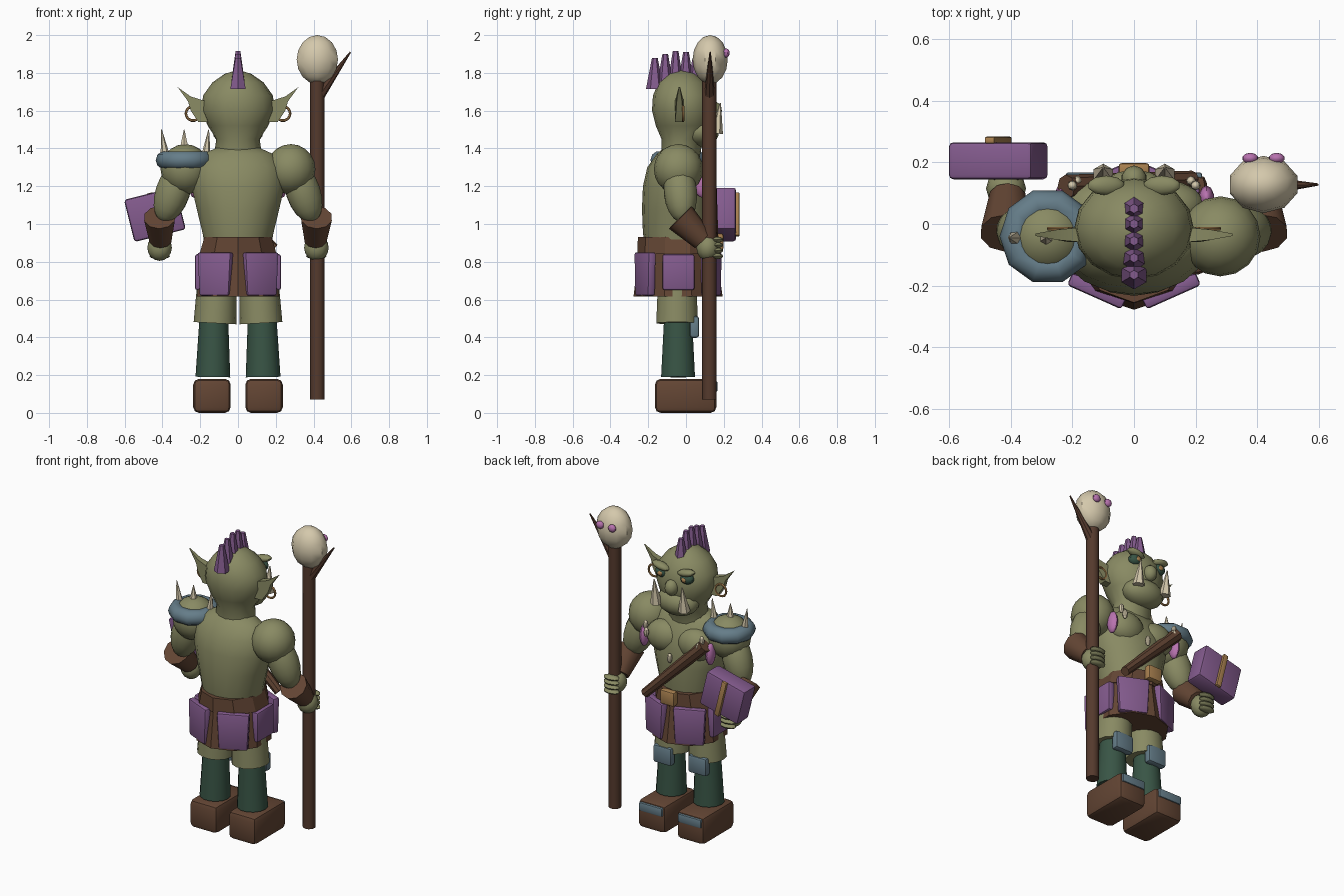
import bpy, bmesh
from math import sin, cos, pi, radians
from mathutils import Vector, Matrix

cube = bpy.data.objects.get("Cube")
if cube:
    bpy.data.objects.remove(cube)


def material(name, r, g, b):
    m = bpy.data.materials.new(name)
    m.use_nodes = True
    m.diffuse_color = (r, g, b, 1)
    m.node_tree.nodes["Principled BSDF"].inputs["Base Color"].default_value = (r, g, b, 1)
    return m


SKIN = material("olive skin", .25, .255, .125)
LEATHER = material("brown leather", .125, .06, .034)
WOOD = material("dark wood", .09, .042, .026)
PURPLE = material("purple cloth", .23, .105, .27)
PINK = material("pink", .48, .17, .43)
STEEL = material("blue grey metal", .13, .205, .25)
GREEN = material("dark green cloth", .04, .09, .06)
BONE = material("bone", .66, .58, .41)
GOLD = material("tan brass", .4, .22, .08)


def finish(bm, name, mat, angle=40):
    bmesh.ops.recalc_face_normals(bm, faces=bm.faces)
    me = bpy.data.meshes.new(name)
    bm.to_mesh(me)
    bm.free()
    me.materials.append(mat)
    me.shade_smooth()
    me.set_sharp_from_angle(angle=radians(angle))
    ob = bpy.data.objects.new(name, me)
    bpy.context.collection.objects.link(ob)
    return ob


def ball(name, mat, pos, size, seg=16, rings=10, rot=None):
    bm = bmesh.new()
    bmesh.ops.create_uvsphere(bm, u_segments=seg, v_segments=rings, radius=1)
    m = Matrix.Translation(pos) @ (rot or Matrix()) @ Matrix.Diagonal((*size, 1))
    bm.transform(m)
    return finish(bm, name, mat)


def rod(name, mat, a, b, r1, r2, seg=12):
    """Tapered cylinder from point a to point b."""
    a, b = Vector(a), Vector(b)
    bm = bmesh.new()
    bmesh.ops.create_cone(bm, cap_ends=True, segments=seg, radius1=r1, radius2=r2,
                          depth=(b - a).length)
    q = (b - a).to_track_quat('Z', 'Y').to_matrix().to_4x4()
    bm.transform(Matrix.Translation((a + b) / 2) @ q)
    return finish(bm, name, mat)


def box(name, mat, pos, size, bevel=.015, rot=None, taper=1):
    """Bevelled box; taper narrows the lower end."""
    bm = bmesh.new()
    bmesh.ops.create_cube(bm, size=1)
    for v in bm.verts:
        if v.co.z < 0:
            v.co.x *= taper
    bm.transform(Matrix.Diagonal((*size, 1)))
    bmesh.ops.bevel(bm, geom=bm.edges[:], offset=bevel, segments=2, affect='EDGES', profile=.5)
    bm.transform(Matrix.Translation(pos) @ (rot or Matrix()))
    return finish(bm, name, mat)


def loft(name, mat, rings, seg=18, angle=40):
    """Stack of ellipses (z, centre y, radius x, radius y), capped."""
    bm = bmesh.new()
    loops = [[bm.verts.new((rx * cos(t), y + ry * sin(t), z))
              for t in (2 * pi * k / seg - pi / 2 for k in range(seg))]
             for z, y, rx, ry in rings]
    for a, b in zip(loops, loops[1:]):
        for k in range(seg):
            j = (k + 1) % seg
            bm.faces.new((a[k], a[j], b[j], b[k]))
    bm.faces.new(loops[0])
    bm.faces.new(loops[-1])
    return finish(bm, name, mat, angle)


def ring(name, mat, pos, major, minor, seg, sides, rot=None):
    bm = bmesh.new()
    grid = [[bm.verts.new(((major + minor * cos(v)) * cos(u), (major + minor * cos(v)) * sin(u),
                           minor * sin(v)))
             for v in (2 * pi * j / sides for j in range(sides))]
            for u in (2 * pi * i / seg for i in range(seg))]
    for i in range(seg):
        for j in range(sides):
            a, b = grid[i], grid[(i + 1) % seg]
            k = (j + 1) % sides
            bm.faces.new((a[j], b[j], b[k], a[k]))
    bm.transform(Matrix.Translation(pos) @ (rot or Matrix()))
    return finish(bm, name, mat)


# torso and head
loft("torso", SKIN, [(.84, -.045, .17, .16), (.95, -.05, .19, .178), (1.08, -.05, .222, .183),
                     (1.2, -.05, .25, .178), (1.3, -.055, .24, .15), (1.37, -.05, .19, .105),
                     (1.41, -.04, .1, .07)])
loft("head", SKIN, [(1.34, -.03, .13, .1), (1.45, -.02, .115, .11), (1.52, -.01, .16, .15),
                    (1.6, -.015, .194, .165), (1.68, -.015, .185, .16), (1.75, -.02, .135, .125),
                    (1.795, -.02, .07, .07), (1.812, -.02, .015, .015)], seg=16)
ball("muzzle", SKIN, (0, .08, 1.49), (.135, .095, .085))
ball("nose", SKIN, (0, .145, 1.6), (.042, .045, .05), 10, 8)
for k, (y, top) in enumerate(((.05, 1.88), (0, 1.91), (-.055, 1.915), (-.11, 1.9), (-.165, 1.88))):
    rod(f"crest_spike_{k + 1}", PURPLE, (0, y, 1.715), (0, y, top), .047, .015, 6)

# belt and skirt
loft("belt", LEATHER, [(.84, -.045, .215, .212), (.93, -.045, .187, .21)], 10, 20)
loft("skirt", LEATHER, [(.615, -.042, .228, .236), (.85, -.045, .205, .205)], 10, 20)
box("buckle", GOLD, (0, .175, .905), (.1, .045, .09), .01)

for s, side in ((1, "left"), (-1, "right")):
    # skirt panels
    for end, where in ((-1, "rear"), (1, "front")):
        box(f"skirt_panel_{where}_{side}", PURPLE, (s * .12, -.042 + end * .175, .735),
            (.195, .045, .23), .012, Matrix.Rotation(-s * end * radians(24), 4, 'Z'), .88)
    box(f"skirt_panel_{side}", PURPLE, (s * .205, -.04, .745), (.17, .045, .19), .012,
        Matrix.Rotation(pi / 2, 4, 'Z'))

    # legs
    rod(f"thigh_{side}", SKIN, (s * .122, -.047, .475), (s * .105, -.047, .8), .113, .1, 14)
    rod(f"shin_{side}", GREEN, (s * .133, -.042, .19), (s * .128, -.042, .5), .092, .076, 14)
    box(f"boot_{side}", LEATHER, (s * .138, -.002, .09), (.198, .325, .18), .03)
    box(f"toe_plate_{side}", STEEL, (s * .138, .15, .14), (.165, .035, .055), .008)
    box(f"knee_pad_{side}", STEEL, (s * .125, .045, .455), (.13, .05, .115), .015)

    # arms
    ball(f"shoulder_{side}", SKIN, (s * .28, -.04, 1.29), (.13, .13, .133))
    lean = (Vector((s * .1, .03, -.3))).to_track_quat('Z', 'Y').to_matrix().to_4x4()
    ball(f"upper_arm_{side}", SKIN, (s * .345, -.03, 1.17), (.088, .092, .17), rot=lean)
    rod(f"bracer_{side}", LEATHER, (s * .415, -.03, 1.035), (s * .41, .09, .915), .085, .06, 10)
    ball(f"hand_{side}", SKIN, (s * .415, .115, .875), (.065, .06, .07), 12, 8)
    for k in range(4):
        ball(f"finger_{side}_{k + 1}", SKIN, (s * .415, .165, .83 + k * .029),
             (.055, .032, .016), 8, 6)

    # chest
    ball(f"pectoral_{side}", SKIN, (s * .11, .055, 1.23), (.12, .085, .1))
    ball(f"chest_band_{side}", PINK, (s * .235, .085, 1.21), (.025, .04, .07), 10, 8)
    for k, (x, y, z) in enumerate(((.2, .125, 1.3), (.185, .14, 1.26))):
        ball(f"necklace_tooth_{side}_{k + 1}", BONE, (s * x, y, z), (.016, .016, .03), 8, 6)

    # face
    ball(f"eye_{side}", GREEN, (s * .088, .115, 1.67), (.045, .035, .035), 10, 8)
    ball(f"pupil_{side}", GOLD, (s * .085, .142, 1.668), (.018, .013, .016), 8, 6)
    ball(f"brow_{side}", SKIN, (s * .09, .125, 1.71), (.062, .032, .022), 10, 8,
         Matrix.Rotation(-s * radians(12), 4, 'Y'))
    rod(f"tusk_{side}", BONE, (s * .1, .16, 1.48), (s * .1, .182, 1.64), .036, .003, 6)

    # pointed ear with a ring
    outline = ((.16, 1.54), (.21, 1.54), (.25, 1.6), (.265, 1.65), (.32, 1.725),
               (.25, 1.675), (.17, 1.65))
    bm = bmesh.new()
    front, back = [[bm.verts.new((s * x, -.035 + d * min(1, (.34 - x) / .13) * .024, z))
                    for x, z in outline] for d in (1, -1)]
    bm.faces.new(front)
    bm.faces.new(back)
    for k in range(len(outline)):
        j = (k + 1) % len(outline)
        bm.faces.new((front[k], front[j], back[j], back[k]))
    finish(bm, f"ear_{side}", SKIN)
    ring(f"earring_{side}", GOLD, (s * .238, -.015, 1.585), .038, .007, 14, 6,
         Matrix.Rotation(pi / 2, 4, 'X'))

ball("necklace_tooth_middle", BONE, (.015, .145, 1.14), (.016, .016, .032), 8, 6)
rod("chest_strap", LEATHER, (.19, .145, .87), (-.22, .12, 1.275), .028, .04, 8)

# shoulder guard with spikes
ring("shoulder_guard", STEEL, (-.28, -.04, 1.338), .107, .049, 10, 10)
for k, (x, z, tilt) in enumerate(((-.385, 1.36, -.02), (-.285, 1.405, 0), (-.17, 1.36, .015))):
    rod(f"guard_spike_{k + 1}", BONE, (x, -.045, z), (x - tilt * -1, -.045, 1.5), .025, .002, 6)

# staff with skull
rod("staff", WOOD, (.42, .124, .07), (.42, .124, 1.8), .038, .038)
rod("staff_branch", WOOD, (.43, .124, 1.68), (.595, .128, 1.91), .03, .004, 8)
ball("skull", BONE, (.42, .128, 1.87), (.115, .093, .13), 10, 8)
for s, side in ((1, "left"), (-1, "right")):
    ball(f"skull_eye_{side}", PINK, (.42 + s * .043, .213, 1.905), (.026, .018, .024), 10, 8)

# book held in the other hand
tilt = Matrix.Rotation(radians(-14), 4, 'Y')
box("book", PURPLE, (-.44, .205, 1.05), (.28, .12, .23), .015, tilt)
box("book_strap", GOLD, (-.44, .272, 1.05), (.034, .022, .235), .006, tilt)
